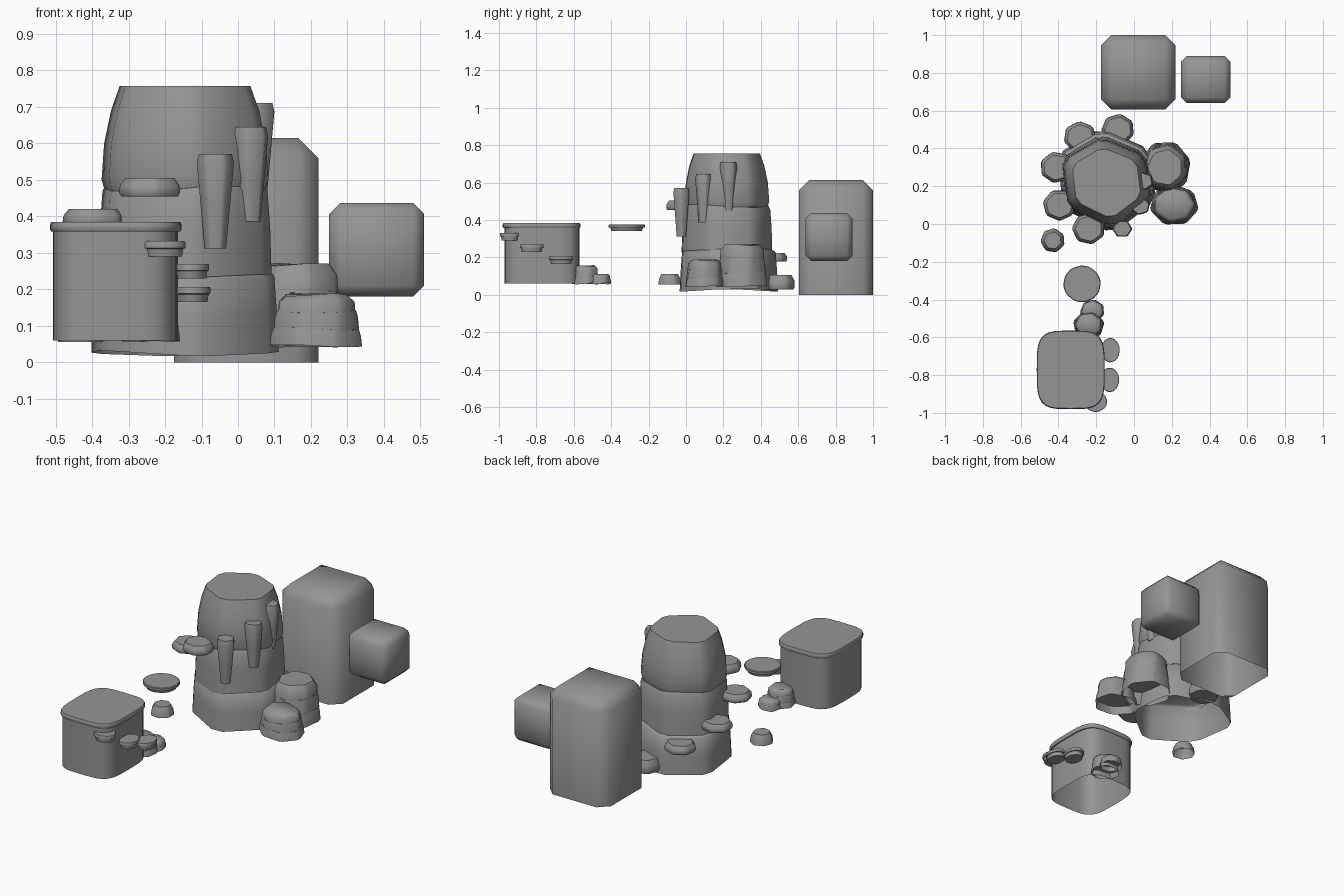
import bpy, bmesh, math
from math import sin, cos, pi, radians

if "Cube" in bpy.data.objects:
    bpy.data.objects.remove(bpy.data.objects["Cube"], do_unlink=True)

stone = bpy.data.materials.new("stone grey")
stone.use_nodes = True
GREY = (0.3, 0.3, 0.3, 1)
stone.diffuse_color = GREY
stone.node_tree.nodes["Principled BSDF"].inputs["Base Color"].default_value = GREY


def finish(name, bm, angle=50):
    mesh = bpy.data.meshes.new(name)
    bmesh.ops.recalc_face_normals(bm, faces=bm.faces)
    bm.to_mesh(mesh)
    bm.free()
    mesh.materials.append(stone)
    obj = bpy.data.objects.new(name, mesh)
    bpy.context.collection.objects.link(obj)
    bpy.ops.object.select_all(action="DESELECT")
    obj.select_set(True)
    bpy.context.view_layer.objects.active = obj
    bpy.ops.object.shade_smooth_by_angle(angle=radians(angle))
    return obj


def round_corners(pts, t):
    out = []
    for i, (x, y) in enumerate(pts):
        for px, py in (pts[i - 1], pts[(i + 1) % len(pts)]):
            out.append((x + (px - x) * t, y + (py - y) * t))
    return out


def polygon(n, turn=0, cut=0.12):
    pts = [(cos(radians(turn) + 2 * pi * i / n), sin(radians(turn) + 2 * pi * i / n)) for i in range(n)]
    return round_corners(pts, cut)


def rounded_square(n=32, power=0.5):
    def f(v):
        return math.copysign(abs(v) ** power, v)
    return [(f(cos(2 * pi * i / n)), f(sin(2 * pi * i / n))) for i in range(n)]


def loft(name, outline, centre, size, levels, closed=False, wave=0, phase=0, angle=50):
    """Stack scaled outlines; levels are (z, scale), wave lifts the seams."""
    bm = bmesh.new()
    rings = []
    for k, (z, s) in enumerate(levels):
        w = 0 if k == len(levels) - 1 and not wave else wave
        rings.append([bm.verts.new((centre[0] + x * s * size[0], centre[1] + y * s * size[1],
                                    z + w * sin(2 * math.atan2(y, x) + phase)))
                      for x, y in outline])
    n = len(outline)
    for a, b in zip(rings, rings[1:]):
        for i in range(n):
            bm.faces.new((a[i], a[(i + 1) % n], b[(i + 1) % n], b[i]))
    bm.faces.new(rings[-1])
    if closed:
        bm.faces.new(rings[0][::-1])
    return finish(name, bm, angle)


def box(name, lo, hi, bevel, open_base=False):
    bm = bmesh.new()
    bmesh.ops.create_cube(bm, size=1)
    for v in bm.verts:
        v.co = [(a + b) / 2 + c * (b - a) for a, b, c in zip(lo, hi, v.co)]
    base = [f for f in bm.faces if f.normal.z < -0.5]
    edges = [e for e in bm.edges if not (open_base and all(v.co.z < lo[2] + 0.01 for v in e.verts))]
    if open_base:
        bmesh.ops.delete(bm, geom=base, context="FACES_ONLY")
    bmesh.ops.bevel(bm, geom=edges, offset=bevel, segments=1, affect="EDGES")
    return finish(name, bm, 60)


# Square blocks at the back
box("tall_block", (-0.175, 0.605, 0), (0.22, 1.0, 0.615), 0.055, True)
box("floating_block", (0.25, 0.64, 0.18), (0.51, 0.89, 0.437), 0.03)

# Rock tower in three tiers
tower = round_corners([(0.85, 0.66), (-0.12, 1.08), (-0.98, 0.55), (-0.86, -0.55), (0.12, -1.06), (0.98, -0.38)], 0.14)
mid = (-0.145, 0.215)
loft("tower_base", tower, (-0.145, 0.225), (0.267, 0.262),
     [(0.025, 1), (0.13, 0.98), (0.235, 0.95), (0.245, 0.9)], wave=0.008, phase=1)
loft("tower_middle", tower, mid, (0.25, 0.245),
     [(0.23, 0.985), (0.36, 0.97), (0.46, 0.94), (0.478, 0.9)], wave=0.012, phase=3)
loft("tower_top", tower, mid, (0.245, 0.232),
     [(0.47, 0.93), (0.5, 0.97), (0.6, 0.94), (0.69, 0.86), (0.757, 0.76)])

# Ledges spiralling down around the tower
ledges = [(-0.24, -0.025, 0.455, 0.505), (-0.395, 0.1, 0.375, 0.42), (-0.41, 0.3, 0.28, 0.325),
          (-0.285, 0.46, 0.178, 0.225), (-0.085, 0.5, 0.03, 0.105)]
for i, (x, y, low, high) in enumerate(ledges):
    h = high - low
    loft(f"tower_ledge_{i + 1}", polygon(7, 25 + 40 * i), (x, y), (0.09, 0.085),
         [(low, 0.93), (low + 0.2 * h, 1), (low + 0.6 * h, 0.97), (high, 0.8)], True)

# Hanging spikes
for i, (x, y, low) in enumerate([(-0.062, -0.025, 0.312), (0.033, 0.095, 0.386), (0.05, 0.227, 0.452)]):
    loft(f"hanging_spike_{i + 1}", polygon(6, 20 * i), (x, y), (0.054, 0.049),
         [(low, 0.58), (low + 0.11, 0.78), (low + 0.235, 1), (low + 0.259, 0.88)], True)


def layered_rock(name, centre, size, low, high, layers, n=7, turn=0):
    step = (high - low) / layers
    for k in range(layers):
        z, s = low + k * step, 1 - 0.07 * k
        top = z + step
        last = k == layers - 1
        loft(f"{name}_layer_{k + 1}", polygon(n, turn + 6 * k), centre, size,
             [(z - (0.008 if k else 0), s), (z + step * 0.6, s * 0.975), (top, s * (0.78 if last else 0.93))],
             wave=0 if last and layers < 3 else 0.004, phase=k * 1.7)


# Layered boulders and stepping stones
layered_rock("large_boulder", (0.165, 0.3), (0.14, 0.145), 0.045, 0.268, 3, turn=15)
layered_rock("small_boulder", (0.213, 0.1), (0.133, 0.112), 0.045, 0.185, 3, turn=40)
layered_rock("upper_step_rock", (-0.24, -0.535), (0.085, 0.078), 0.06, 0.155, 3, turn=10)
layered_rock("lower_step_rock", (-0.22, -0.46), (0.066, 0.062), 0.06, 0.112, 2, turn=30)
loft("lone_stone", polygon(7, 30), (-0.43, -0.087), (0.066, 0.066),
     [(0.055, 1), (0.085, 0.92), (0.112, 0.7)])

# Rounded drum with an overhanging lid
drum = rounded_square()
loft("drum_body", drum, (-0.336, -0.77), (0.171, 0.2), [(0.06, 1), (0.37, 1)])
loft("drum_lid", drum, (-0.335, -0.772), (0.18, 0.208),
     [(0.358, 0.98), (0.364, 1), (0.377, 1), (0.385, 0.98)], True)


# Lipped steps climbing the drum
def lipped_step(name, centre, size, low, high, turn):
    h = high - low
    loft(name, round_corners(polygon(6, turn, 0.25), 0.2), centre, size,
         [(low, 0.84), (low + 0.5 * h, 0.9), (low + 0.55 * h, 1), (low + 0.9 * h, 1), (high, 0.96)], True, angle=40)


lipped_step("drum_step_1", (-0.203, -0.94), (0.068, 0.062), 0.29, 0.332, 30)
lipped_step("drum_step_2", (-0.128, -0.825), (0.056, 0.073), 0.23, 0.27, 0)
lipped_step("drum_step_3", (-0.125, -0.668), (0.056, 0.073), 0.165, 0.207, 15)

# Floating slab between drum and tower
lipped_step("floating_slab", (-0.275, -0.317), (0.112, 0.11), 0.342, 0.377, 20)
